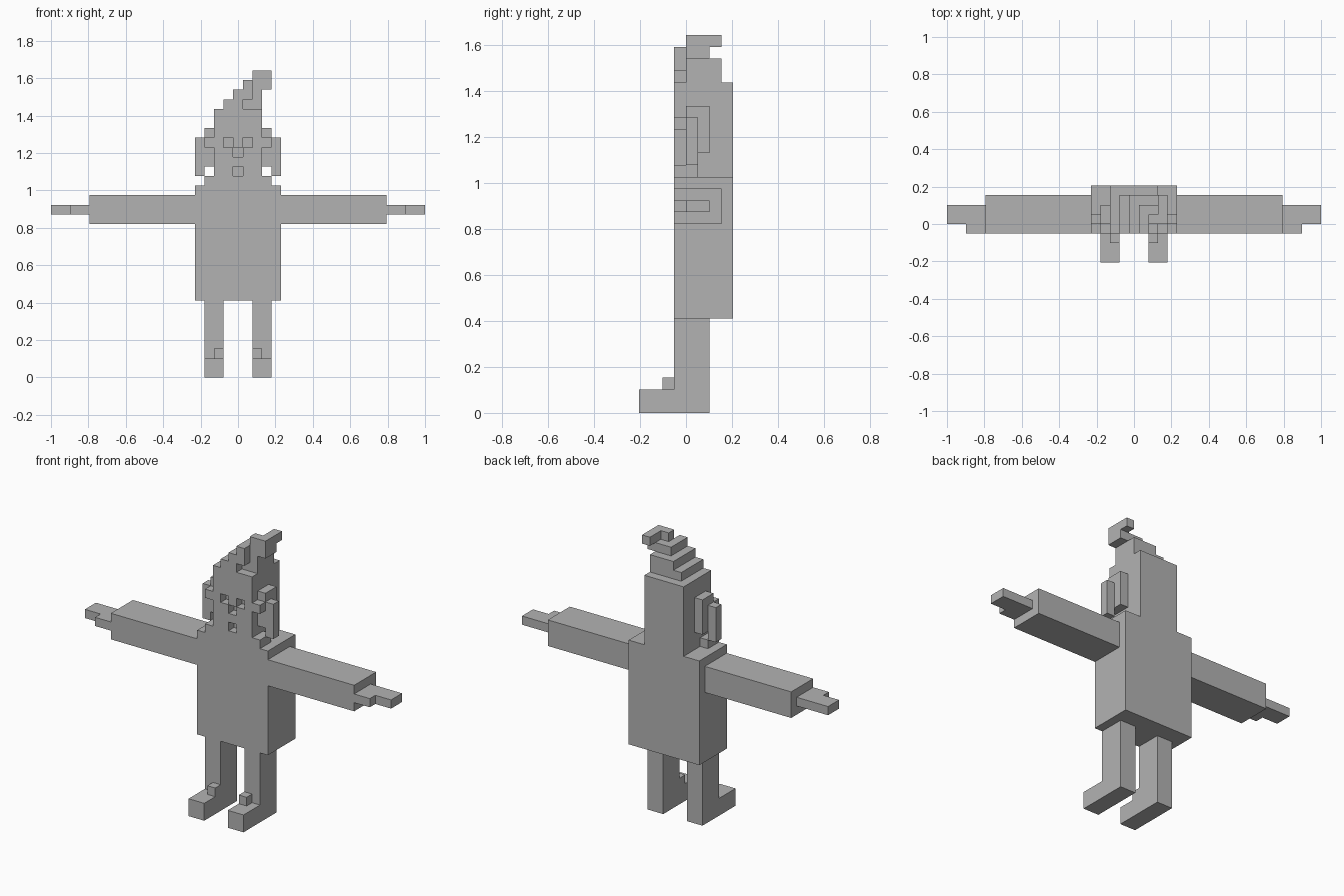
import bpy, bmesh, math
from itertools import product
from mathutils import Vector

cube = bpy.data.objects.get("Cube")
if cube:
    bpy.data.objects.remove(cube, do_unlink=True)

UNIT = 2 / 39  # edge of one block

grey = bpy.data.materials.new("plain grey")
grey.use_nodes = True
colour = (0.45, 0.45, 0.45, 1)
grey.diffuse_color = colour
grey.node_tree.nodes["Principled BSDF"].inputs["Base Color"].default_value = colour


def cells(x0, x1, y0, y1, z0, z1):
    """Block cells in a box; x is counted from the middle block."""
    return set(product(range(x0, x1 + 1), range(y0, y1), range(z0, z1)))


def mirrored(blocks):
    return {(-x, y, z) for x, y, z in blocks}


def build(name, blocks):
    """Skin a set of blocks with their exposed faces."""
    bm = bmesh.new()
    for cell in blocks:
        centre = Vector((cell[0], cell[1] + 0.5, cell[2] + 0.5))
        for axis, sign in product(range(3), (-1, 1)):
            step = [0, 0, 0]
            step[axis] = sign
            if tuple(c + s for c, s in zip(cell, step)) in blocks:
                continue
            n = Vector(step)
            u = Vector((n.y, n.z, n.x))
            v = n.cross(u)
            corners = (-u - v, u - v, u + v, v - u)
            bm.faces.new([bm.verts.new((centre + (n + c) / 2) * UNIT) for c in corners])
    bmesh.ops.remove_doubles(bm, verts=bm.verts, dist=UNIT / 100)
    bmesh.ops.dissolve_limit(bm, angle_limit=math.radians(1),
                             verts=bm.verts, edges=bm.edges)
    mesh = bpy.data.meshes.new(name)
    bm.to_mesh(mesh)
    bm.free()
    mesh.materials.append(grey)
    bpy.context.collection.objects.link(bpy.data.objects.new(name, mesh))


# Torso
build("torso", cells(-4, 4, -1, 4, 8, 20))

# Head with sunken eyes, nose and mouth
face = {(-1, -1, 24), (1, -1, 24), (0, -1, 23), (0, -1, 21)}
build("head", cells(-2, 2, -1, 4, 20, 28) - face)

# Pointed cap, leaning to one side, with a hooked tip
cap = cells(-1, 2, 0, 3, 28, 29) | cells(-1, 0, -1, 0, 28, 29)
cap |= cells(0, 2, 0, 3, 29, 30) | cells(0, 1, -1, 0, 29, 30)
cap |= cells(1, 2, 0, 2, 30, 31) | cells(1, 1, -1, 0, 30, 31)
build("cap", cap)
tip = cells(2, 2, 0, 1, 31, 32) | cells(3, 3, 0, 3, 31, 32)
build("cap_tip", tip | cells(3, 3, 0, 2, 30, 31))

# Paired parts, described on the +x side
ear = cells(3, 3, 0, 2, 22, 26) | cells(4, 4, 0, 1, 21, 25)
ear |= cells(3, 3, -1, 0, 24, 25) | cells(3, 3, -1, 1, 20, 21)
pairs = {
    "ear": ear,
    "arm": cells(5, 15, -1, 3, 16, 19),
    "hand": cells(16, 17, -1, 2, 17, 18) | cells(18, 19, 0, 2, 17, 18),
    "leg": cells(2, 3, -1, 2, 0, 8),
    "shoe": cells(2, 3, -4, -1, 0, 2) | cells(2, 2, -2, -1, 2, 3),
}
for part, blocks in pairs.items():
    build("left_" + part, blocks)
    build("right_" + part, mirrored(blocks))
